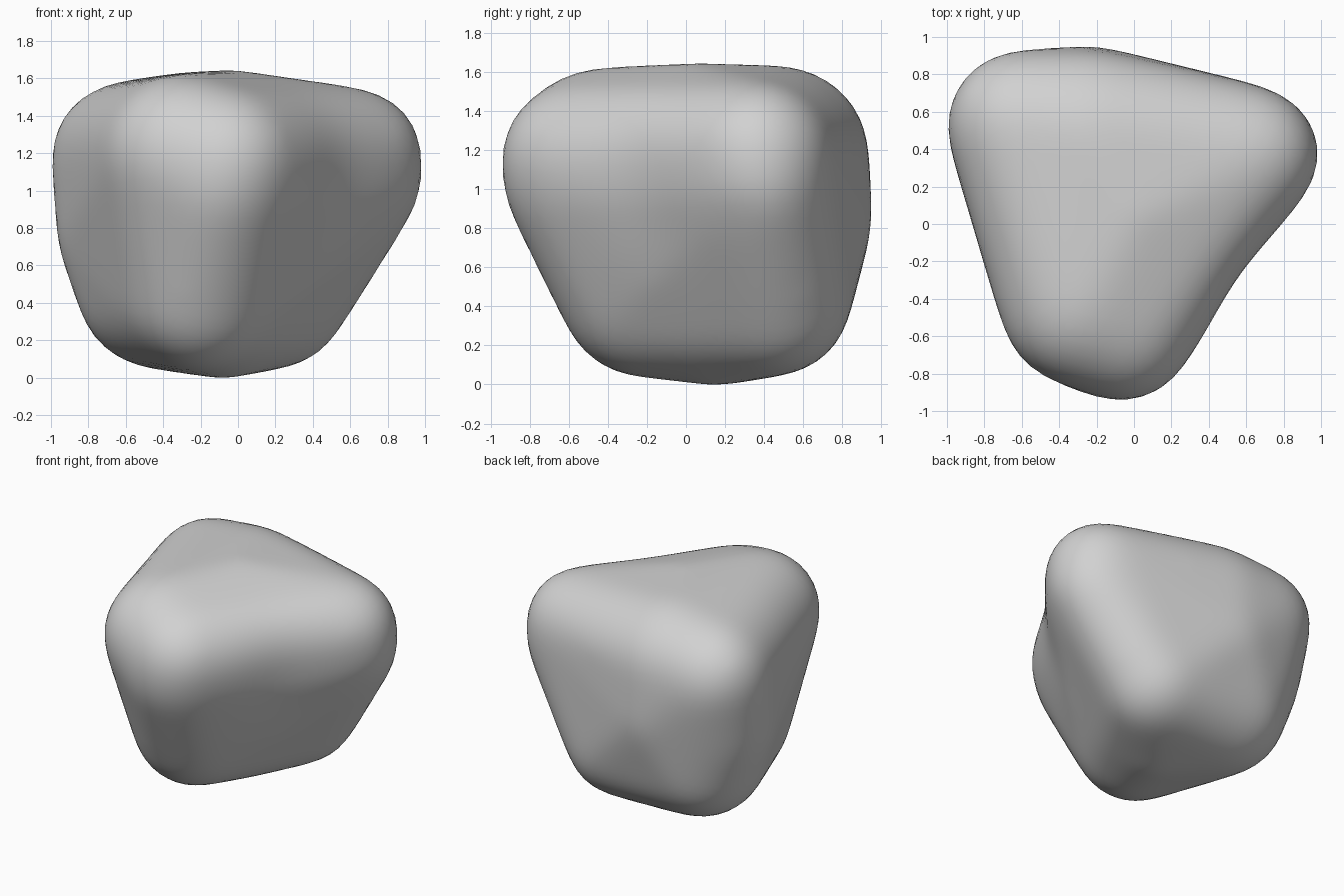
import bpy
import bmesh
import math
from mathutils import Vector
from mathutils.bvhtree import BVHTree

cube = bpy.data.objects.get("Cube")
if cube:
    bpy.data.objects.remove(cube, do_unlink=True)

# Rounded corners of the boulder: x, y, z, radius
CORNERS = [
    (-0.60, 0.53, 1.18, 0.40),   # upper back left
    (-0.57, 0.45, 0.78, 0.40),   # left flank
    (-0.25, 0.48, 1.18, 0.45),   # upper back
    (-0.25, 0.50, 0.86, 0.45),   # back flank
    (-0.03, 0.05, 1.20, 0.44),   # crown
    (0.62, 0.37, 1.18, 0.37),    # upper right point
    (0.65, 0.38, 1.06, 0.34),    # right point underside
    (-0.29, -0.45, 1.20, 0.42),  # upper front
    (-0.07, -0.55, 1.15, 0.40),
    (-0.09, -0.53, 1.06, 0.41),  # front flank
    (-0.44, 0.42, 0.47, 0.42),   # lower back left
    (0.20, 0.46, 0.43, 0.38),    # lower right
    (-0.20, -0.22, 0.46, 0.42),  # lower front
    (-0.08, 0.15, 0.44, 0.44),   # base
]
SOFTEN_MARGIN = 0.006
# Hollows: centre, reach, depth
HOLLOWS = [
    (Vector((0.62, -0.30, 1.10)), 0.38, 0.05),
    (Vector((0.91, 0.22, 0.86)), 0.07, 0.03),
]
CENTRE = Vector((-0.05, 0.1, 0.85))


def hull_tree():
    """Stretch a skin over all the rounded corners."""
    bm = bmesh.new()
    for x, y, z, r in CORNERS:
        ball = bmesh.ops.create_icosphere(bm, subdivisions=4, radius=r + SOFTEN_MARGIN)
        bmesh.ops.translate(bm, verts=ball["verts"], vec=(x, y, z))
    points = [v.co.copy() for v in bm.verts]
    bm.free()
    bm = bmesh.new()
    for p in points:
        bm.verts.new(p)
    bmesh.ops.convex_hull(bm, input=bm.verts[:])
    tree = BVHTree.FromBMesh(bm)
    bm.free()
    return tree


# Boulder skin: an even ball pressed onto the hull, hollowed and softened
tree = hull_tree()
bm = bmesh.new()
bmesh.ops.create_icosphere(bm, subdivisions=5, radius=1)
for v in bm.verts:
    ray = v.co.normalized()
    hit = tree.ray_cast(CENTRE + ray * 4, -ray)[0]
    push = sum(depth * math.exp(-((hit - c).length / reach) ** 2)
               for c, reach, depth in HOLLOWS)
    v.co = hit - ray * push
for _ in range(4):
    bmesh.ops.smooth_vert(bm, verts=bm.verts[:], factor=0.5,
                          use_axis_x=True, use_axis_y=True, use_axis_z=True)
bmesh.ops.recalc_face_normals(bm, faces=bm.faces[:])

# Stand it on the ground
bmesh.ops.translate(bm, verts=bm.verts[:], vec=(0, 0, -min(v.co.z for v in bm.verts)))

mesh = bpy.data.meshes.new("boulder")
bm.to_mesh(mesh)
bm.free()
boulder = bpy.data.objects.new("boulder", mesh)
bpy.context.collection.objects.link(boulder)

# Stone colour
GREY = (0.64, 0.64, 0.64, 1)
stone = bpy.data.materials.new("stone grey")
stone.use_nodes = True
stone.diffuse_color = GREY
stone.node_tree.nodes["Principled BSDF"].inputs["Base Color"].default_value = GREY
mesh.materials.append(stone)
mesh.polygons.foreach_set("use_smooth", [True] * len(mesh.polygons))
